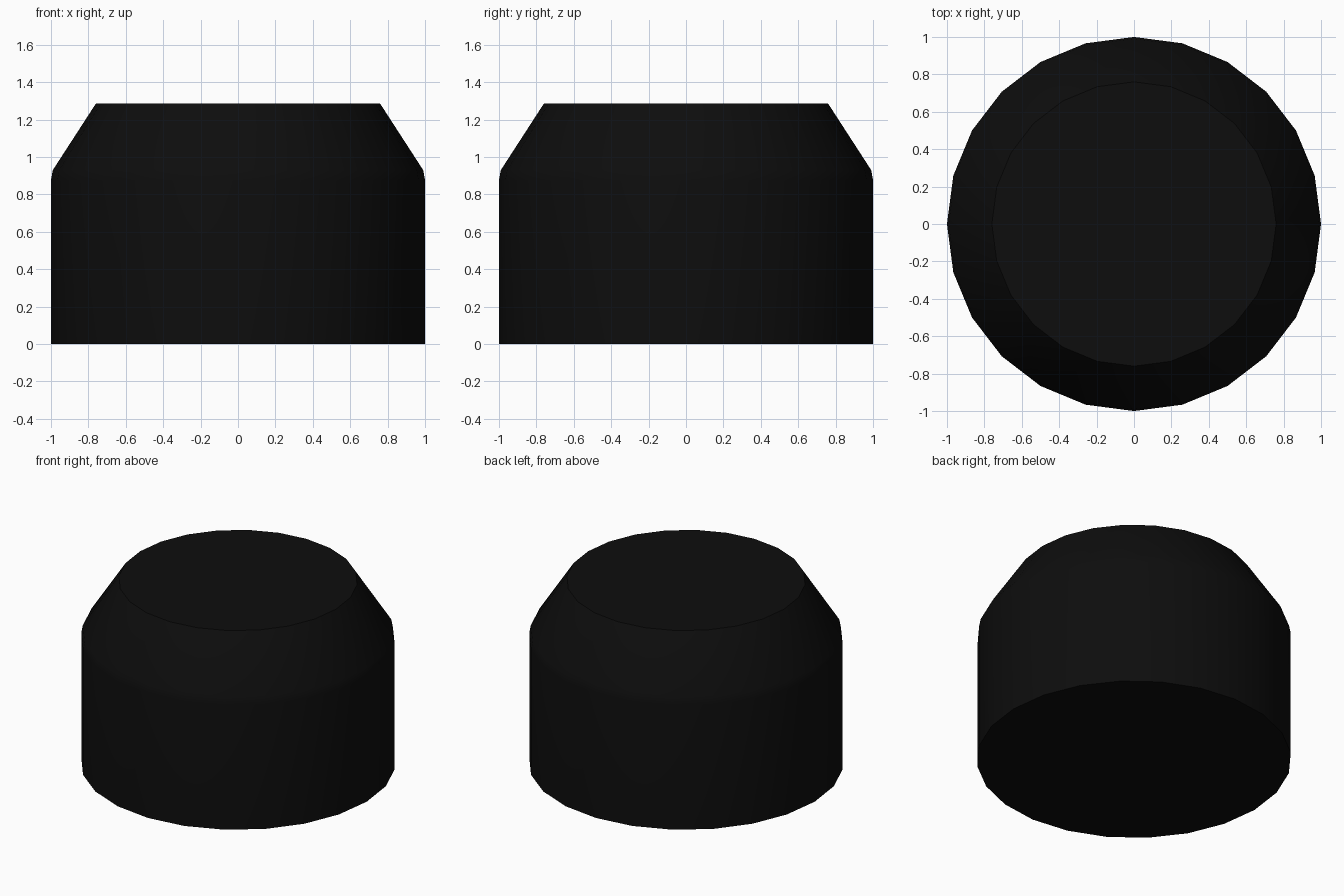
import bpy, bmesh, math

if "Cube" in bpy.data.objects:
    bpy.data.objects.remove(bpy.data.objects["Cube"])

SIDES = 24
# Radius and height of each ring, bottom to top
PROFILE = [(1.0, 0.0), (1.0, 0.875), (0.99, 0.93), (0.76, 1.285)]

# Button cap: stacked rings closed by flat ends
bm = bmesh.new()
rings = [[bm.verts.new((r * math.cos(2 * math.pi * i / SIDES),
                        r * math.sin(2 * math.pi * i / SIDES), z))
          for i in range(SIDES)] for r, z in PROFILE]
for low, high in zip(rings, rings[1:]):
    for i in range(SIDES):
        j = (i + 1) % SIDES
        bm.faces.new((low[i], low[j], high[j], high[i]))
bm.faces.new(rings[0][::-1])
bm.faces.new(rings[-1])

mesh = bpy.data.meshes.new("button_cap")
bm.to_mesh(mesh)
bm.free()
cap = bpy.data.objects.new("button_cap", mesh)
bpy.context.collection.objects.link(cap)

# Black finish
black = bpy.data.materials.new("black")
black.diffuse_color = (0.004, 0.004, 0.004, 1)
black.use_nodes = True
black.node_tree.nodes["Principled BSDF"].inputs["Base Color"].default_value = black.diffuse_color
mesh.materials.append(black)

# Smooth sides with sharp rims
bpy.context.view_layer.objects.active = cap
cap.select_set(True)
bpy.ops.object.shade_smooth_by_angle(angle=math.radians(30))
